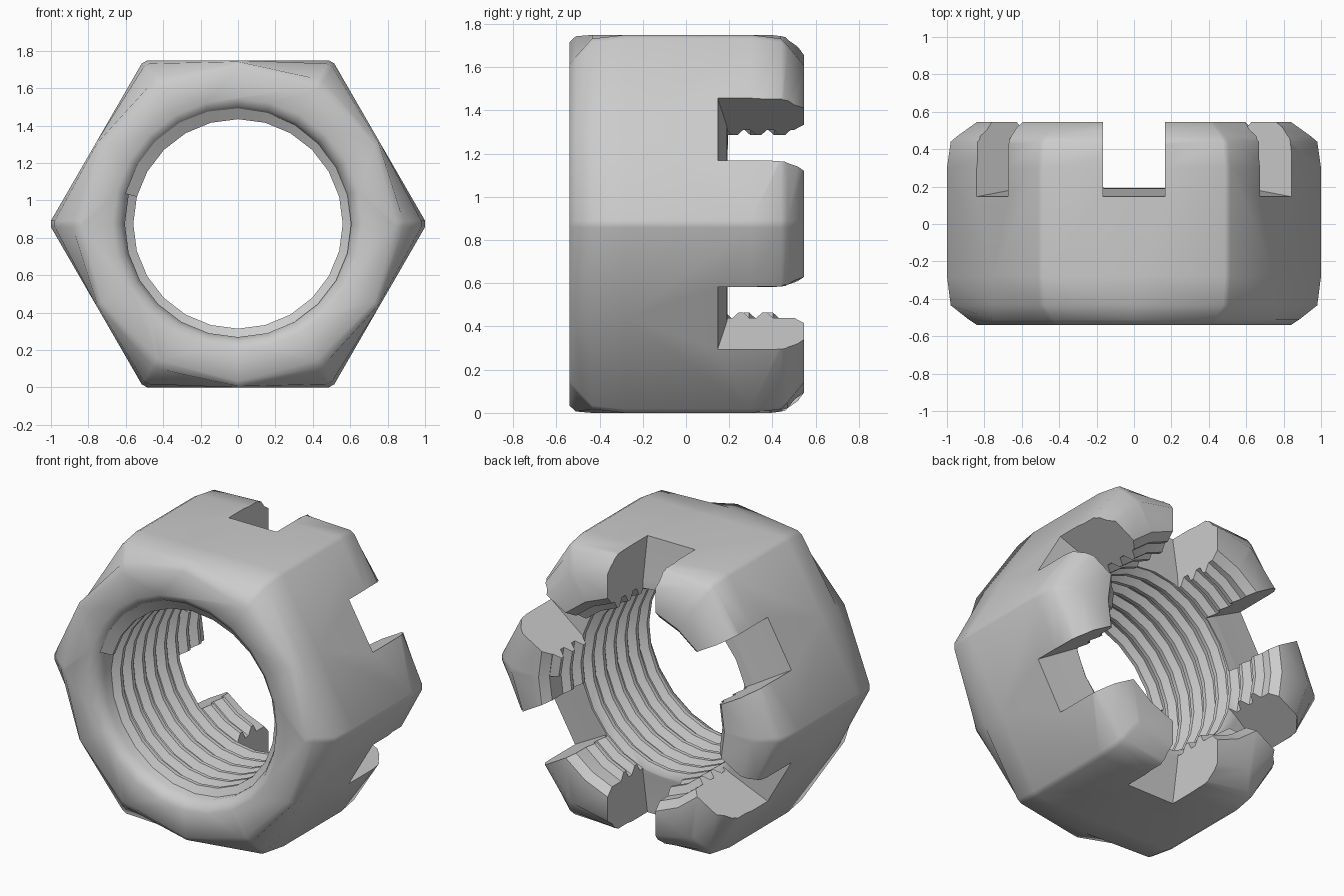
import bpy, bmesh, math
from math import sin, cos, radians, pi

if "Cube" in bpy.data.objects:
    bpy.data.objects.remove(bpy.data.objects["Cube"], do_unlink=True)

CZ = 0.8745                      # height of the bore axis, also hex apothem
steel = bpy.data.materials.new("grey steel")
steel.use_nodes = True
steel.diffuse_color = (0.6, 0.6, 0.6, 1)
steel.node_tree.nodes["Principled BSDF"].inputs["Base Color"].default_value = (0.6, 0.6, 0.6, 1)


def polar(r, deg, y):
    a = radians(deg)
    return (r * cos(a), y, CZ + r * sin(a))


def finish(bm, name):
    bmesh.ops.recalc_face_normals(bm, faces=bm.faces)
    me = bpy.data.meshes.new(name)
    bm.to_mesh(me)
    bm.free()
    me.materials.append(steel)
    ob = bpy.data.objects.new(name, me)
    bpy.context.collection.objects.link(ob)
    return ob


def bridge(bm, a, b):
    n = len(a)
    for i in range(n):
        j = (i + 1) % n
        bm.faces.new((a[i], a[j], b[j], b[i]))


def edge_loop(bm, verts):
    n = len(verts)
    return [bm.edges.get((verts[i], verts[(i + 1) % n])) for i in range(n)]


# Hexagonal body: y, corner radius, mid-face radius
outer = [(-0.54, 0.84, 0.84), (-0.51, 0.885, 0.868), (-0.435, 0.98, CZ),
         (-0.28, 1.0, CZ), (0.30, 1.0, CZ), (0.44, 0.98, CZ),
         (0.47, 0.945, 0.868), (0.545, 0.84, 0.815)]
bore = [(0.545, 0.65), (0.50, 0.605), (-0.47, 0.605), (-0.515, 0.63), (-0.54, 0.67)]
bm = bmesh.new()
rings = []
for y, rc, rm in outer:
    ring = []
    for k in range(6):
        ring += [bm.verts.new(polar(rc, 60 * k - 1, y)),
                 bm.verts.new(polar(rc, 60 * k + 1, y)),
                 bm.verts.new(polar(rm, 60 * k + 30, y))]
    rings.append(ring)
holes = [[bm.verts.new(polar(r, 15 * i, y)) for i in range(24)] for y, r in bore]
for group in (rings, holes):
    for a, b in zip(group, group[1:]):
        bridge(bm, a, b)
# Flat end faces between the hexagon and the bore
for a, b in ((rings[0], holes[-1]), (rings[-1], holes[0])):
    bmesh.ops.bridge_loops(bm, edges=edge_loop(bm, a) + edge_loop(bm, b))
body = finish(bm, "nut_body")

# Helical thread inside the bore
PITCH, SEG = 0.11, 24
bm = bmesh.new()
sections = []
for i in range(int(8.5 * SEG)):
    y = 0.46 - PITCH * i / SEG
    deg = 360 * i / SEG
    section = [(0.625, 0.05), (0.56, 0.012), (0.56, -0.012), (0.625, -0.05)]
    sections.append([bm.verts.new(polar(r, deg, y + dy)) for r, dy in section])
for a, b in zip(sections, sections[1:]):
    bridge(bm, a, b)
bm.faces.new(sections[0])
bm.faces.new(sections[-1])
thread = finish(bm, "inner_thread")

# Six slots through the back, floors rising gently toward the bore
bm = bmesh.new()
for k in range(6):
    a = radians(30 + 60 * k)
    ends = []
    for r, floor in ((0.42, 0.20), (0.61, 0.19), (0.87, 0.147), (1.1, 0.147)):
        ends.append([bm.verts.new((r * cos(a) - w * sin(a), y, CZ + r * sin(a) + w * cos(a)))
                     for w, y in ((-0.167, floor), (0.167, floor), (0.167, 0.7), (-0.167, 0.7))])
    for p, q in zip(ends, ends[1:]):
        bridge(bm, p, q)
    bm.faces.new(ends[0])
    bm.faces.new(ends[-1])
cutter = finish(bm, "slot_cutter")
cutter.hide_render = True

for ob in (body, thread):
    mod = ob.modifiers.new("slots", "BOOLEAN")
    mod.operation = "DIFFERENCE"
    mod.solver = "EXACT"
    mod.object = cutter
    bpy.ops.object.select_all(action="DESELECT")
    ob.select_set(True)
    bpy.context.view_layer.objects.active = ob
    bpy.ops.object.modifier_apply(modifier=mod.name)
    bpy.ops.object.shade_smooth_by_angle(angle=radians(42))
bpy.data.objects.remove(cutter, do_unlink=True)
